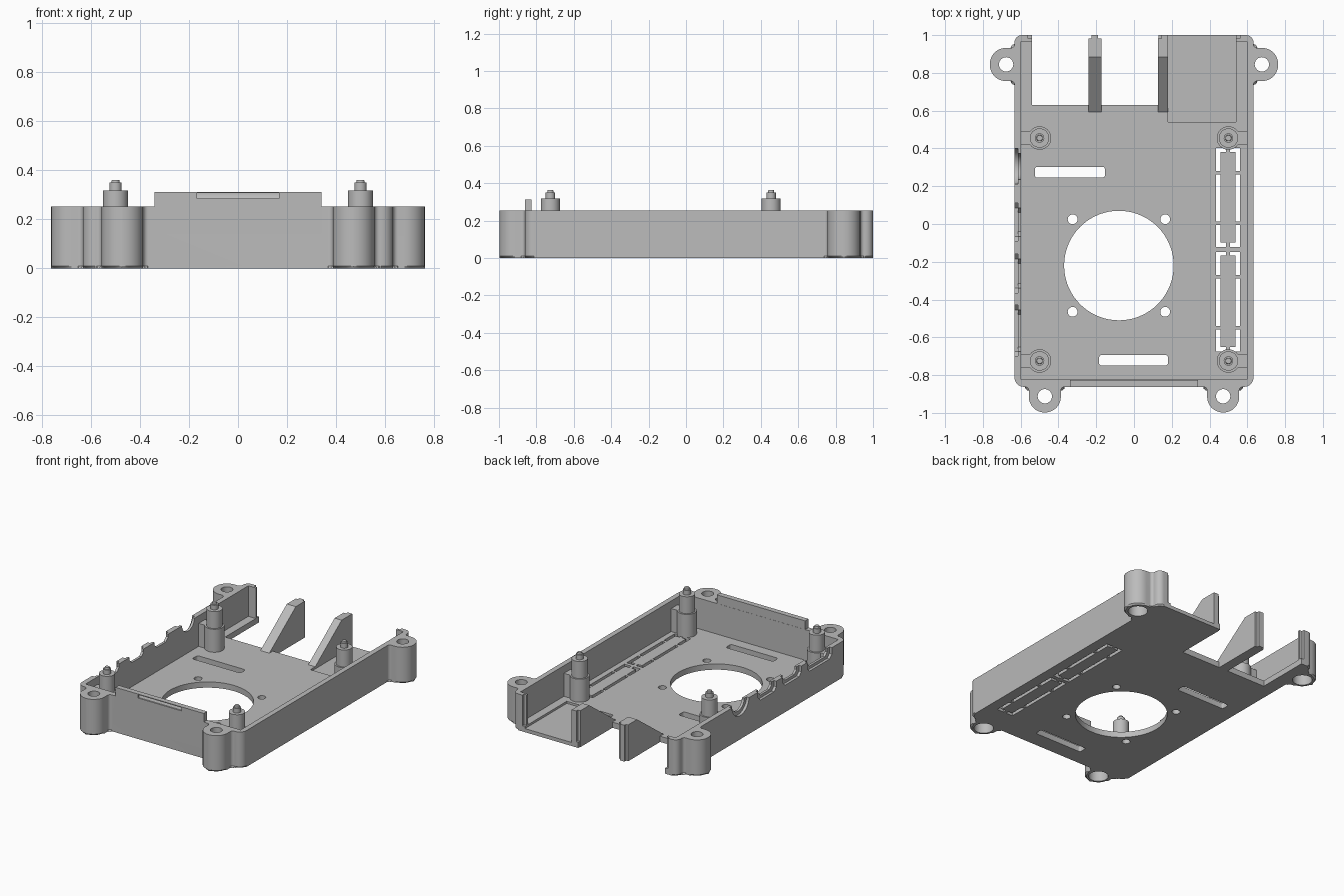
import bpy, bmesh, math
from mathutils import Vector

if "Cube" in bpy.data.objects:
    bpy.data.objects.remove(bpy.data.objects["Cube"])

grey = bpy.data.materials.new("case grey")
grey.diffuse_color = (0.5, 0.5, 0.5, 1)
grey.use_nodes = True
grey.node_tree.nodes["Principled BSDF"].inputs["Base Color"].default_value = grey.diffuse_color

FLOOR, TOP = 0.04, 0.253      # floor thickness, wall height
SX, Y0, Y1 = 0.633, -0.862, 1.0


def finish(bm, name):
    bmesh.ops.recalc_face_normals(bm, faces=bm.faces[:])
    me = bpy.data.meshes.new(name)
    bm.to_mesh(me)
    bm.free()
    ob = bpy.data.objects.new(name, me)
    bpy.context.collection.objects.link(ob)
    me.materials.append(grey)
    return ob


def prism(name, pts, lo, hi, axis='z', chamfer=0):
    """Extrude a 2D outline along z (pts = x, y) or along x (pts = y, z)."""
    place = (lambda p, h: (p[0], p[1], h)) if axis == 'z' else (lambda p, h: (h, p[0], p[1]))
    bm = bmesh.new()
    a = [bm.verts.new(place(p, lo)) for p in pts]
    b = [bm.verts.new(place(p, hi)) for p in pts]
    bottom = bm.faces.new(a[::-1])
    bm.faces.new(b)
    n = len(pts)
    for i in range(n):
        bm.faces.new((a[i], a[(i + 1) % n], b[(i + 1) % n], b[i]))
    if chamfer:
        bmesh.ops.bevel(bm, geom=list(bottom.edges), offset=chamfer, segments=1, affect='EDGES')
    return finish(bm, name)


def box(name, x0, x1, y0, y1, z0, z1):
    return prism(name, [(x0, y0), (x1, y0), (x1, y1), (x0, y1)], z0, z1)


def ring(cx, cy, r, n=40):
    return [(cx + r * math.cos(2 * math.pi * i / n), cy + r * math.sin(2 * math.pi * i / n)) for i in range(n)]


def rounded(corners, seg=8):
    """Round each corner (x, y, radius) of a polygon."""
    out = []
    for i, (x, y, r) in enumerate(corners):
        p = Vector((x, y))
        if r == 0:
            out.append((x, y))
            continue
        u = (Vector(corners[i - 1][:2]) - p).normalized()
        v = (Vector(corners[(i + 1) % len(corners)][:2]) - p).normalized()
        c = p + (u + v) * r
        for k in range(seg + 1):
            t = math.pi / 2 * k / seg
            out.append(tuple(c - v * r * math.cos(t) - u * r * math.sin(t)))
    return out


def combine(target, other, op='DIFFERENCE'):
    m = target.modifiers.new("cut", 'BOOLEAN')
    m.operation, m.solver, m.object = op, 'EXACT', other
    bpy.context.view_layer.objects.active = target
    bpy.ops.object.modifier_apply(modifier=m.name)
    bpy.data.objects.remove(other)


def cut_box(*dims):
    combine(body, box("cutter", *dims))


def cut_hole(cx, cy, r, z0=-0.1, z1=0.5, n=40):
    combine(body, prism("cutter", ring(cx, cy, r, n), z0, z1))


# Outer shell with the four screw ears in its outline
half = [(0.387, Y0, 0.02), (0.387, -0.998, 0.084), (0.557, -0.998, 0.084), (0.557, Y0, 0.02),
        (SX, Y0, 0.05), (SX, 0.757, 0.02), (0.763, 0.757, 0.084), (0.763, 0.932, 0.084),
        (SX, 0.932, 0.02), (SX, Y1, 0.04)]
outline = rounded(half + [(-x, y, r) for x, y, r in reversed(half)])
body = prism("case_shell", outline, 0, TOP, chamfer=0.01)

# Raised tab on the front wall, with a latch recess
combine(body, box("tab", -0.34, 0.34, Y0, -0.825, 0.15, 0.313), 'UNION')
combine(body, prism("cutter", [(-0.9, 0.285), (-0.852, 0.285), (-0.845, 0.298), (-0.845, 0.308), (-0.9, 0.308)],
                    -0.168, 0.168, 'x'))

# Cavity, open back and floor notch
cut_box(-0.597, 0.597, -0.824, 0.967, FLOOR, 0.6)
cut_box(-0.54, 0.54, 0.9, 1.1, FLOOR, 0.6)
cut_box(-0.54, 0.13, 0.63, 1.1, -0.1, 0.6)
cut_box(0.18, 0.54, 0.54, 1.1, 0.025, 0.1)
for s in (-1, 1):
    x0, x1 = sorted((s * 0.56, s * 0.53))
    cut_box(x0, x1, 0.982, 1.1, FLOOR, 0.6)

# Screw holes with counterbores below
for s in (-1, 1):
    for x, y in ((0.677, 0.845), (0.472, -0.912)):
        cut_hole(s * x, y, 0.038, n=24)
        cut_hole(s * x, y, 0.062, -0.1, 0.15, n=32)

# Fan opening, fan screws and slots
cut_hole(-0.08, -0.22, 0.29, n=72)
for dx in (-0.245, 0.245):
    for dy in (-0.245, 0.245):
        cut_hole(-0.08 + dx, -0.22 + dy, 0.026, n=20)
for x0, x1, y0, y1 in ((-0.525, -0.153, 0.245, 0.303), (-0.185, 0.18, -0.75, -0.693)):
    r = 0.015
    combine(body, prism("cutter", rounded([(x0, y0, r), (x1, y0, r), (x1, y1, r), (x0, y1, r)], 4), -0.1, 0.1))

# Side vent: two openings, each with a floating slab held by bridges
for y0, y1 in ((-0.675, -0.148), (-0.122, 0.402)):
    cut_box(0.435, 0.56, y0, y1, -0.1, 0.1)
    box("vent_slab", 0.457, 0.538, y0 + 0.023, y1 - 0.02, 0.0, FLOOR)
    for f in (0.24, 0.75):
        y = y0 + f * (y1 - y0)
        for xa, xb in ((0.43, 0.457), (0.538, 0.565)):
            box("vent_bridge", xa, xb, y - 0.009, y + 0.009, 0.0, FLOOR)
    for ya, yb in ((y0 - 0.005, y0 + 0.023), (y1 - 0.02, y1 + 0.005)):
        box("vent_bridge", 0.488, 0.508, ya, yb, 0.0, FLOOR)

# Connector cutouts in the left wall: wide outside, narrower inside
for y0, y1, depth in ((-0.70, -0.43, 0.07), (-0.365, -0.16, 0.065), (-0.09, 0.11, 0.065)):
    for x0, x1, d, inset in ((-0.7, -0.614, depth, 0.0), (-0.62, -0.55, depth - 0.02, 0.025)):
        a, b, z = y0 + inset, y1 - inset, TOP - d
        combine(body, prism("cutter", [(a, 0.4), (a, z + 0.025), (a + 0.025, z), (b - 0.025, z),
                                       (b, z + 0.025), (b, 0.4)], x0, x1, 'x'))
combine(body, prism("cutter", ring(0.305, 0.26, 0.095), -0.7, -0.614, 'x'))
combine(body, prism("cutter", ring(0.305, 0.26, 0.07), -0.65, -0.55, 'x'))

# Board posts with pins, and ribs to the walls
for s in (-1, 1):
    for y in (0.455, -0.725):
        x = s * 0.5
        prism("post_base", ring(x, y, 0.062, 32), 0.02, 0.2)
        prism("post", ring(x, y, 0.051, 32), 0.1, 0.318)
        pin = prism("post_pin", ring(x, y, 0.025, 24), 0.3, 0.362)
        for v in pin.data.vertices:          # tapered tip
            if v.co.z > 0.35:
                v.co.x, v.co.y = x + (v.co.x - x) * 0.6, y + (v.co.y - y) * 0.6
        prism("post_pin_shaft", ring(x, y, 0.025, 24), 0.3, 0.35)
        x0, x1 = sorted((x, s * 0.605))
        box("post_rib", x0, x1, y - 0.035, y + 0.035, 0.02, 0.2)

# Sloped gussets at the open back, each with a narrow end tongue
for x0, x1, t0, t1, z0 in ((-0.242, -0.173, -0.226, -0.19, 0.0), (0.126, 0.18, 0.145, 0.18, 0.0)):
    prism("gusset", [(0.592, 0.03), (0.63, 0.03), (0.63, z0), (0.982, z0), (0.982, TOP), (0.883, TOP),
                     (0.592, FLOOR)], x0, x1, 'x')
    box("gusset_tongue", t0, t1, 0.975, Y1, z0, TOP)

for ob in bpy.context.collection.objects:
    bpy.ops.object.select_all(action='DESELECT')
    ob.select_set(True)
    bpy.context.view_layer.objects.active = ob
    bpy.ops.object.shade_smooth_by_angle(angle=math.radians(30))
